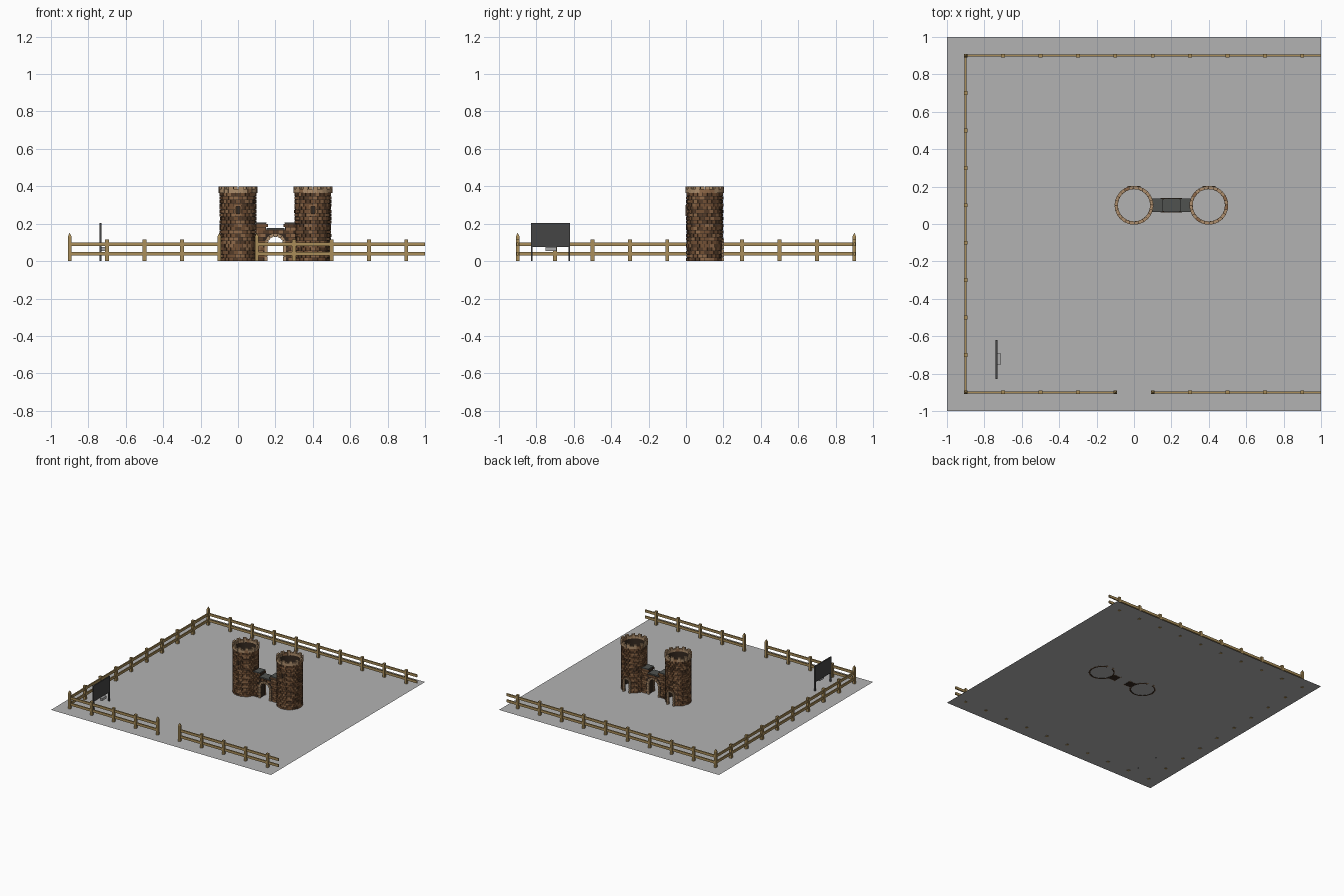
import bpy, bmesh, random
from math import sin, cos, pi, atan2
from mathutils import Vector

random.seed(4)
if "Cube" in bpy.data.objects:
    bpy.data.objects.remove(bpy.data.objects["Cube"])

COLOURS = {
    "ground_grey": (0.45, 0.45, 0.45), "fence_wood": (0.40, 0.27, 0.10),
    "board_dark": (0.06, 0.06, 0.06), "tray_grey": (0.40, 0.40, 0.40),
    "brick_light": (0.27, 0.14, 0.065), "brick_mid": (0.17, 0.08, 0.035),
    "brick_dark": (0.09, 0.045, 0.022), "mortar": (0.035, 0.022, 0.014),
    "trim_stone": (0.42, 0.27, 0.15), "roof_slate": (0.08, 0.085, 0.08),
}
MATS = {}
for name, rgb in COLOURS.items():
    m = bpy.data.materials.new(name)
    m.use_nodes = True
    m.diffuse_color = (*rgb, 1)
    m.node_tree.nodes["Principled BSDF"].inputs["Base Color"].default_value = (*rgb, 1)
    MATS[name] = m
BRICKS = ["brick_light", "brick_mid", "brick_mid", "brick_dark"]


class Part:
    """Collects solid pieces into one object."""

    def __init__(self, name, *mats):
        self.name, self.mats, self.bm = name, mats, bmesh.new()

    def prism(self, bottom, top, mat=None):
        a = [self.bm.verts.new(p) for p in bottom]
        b = [self.bm.verts.new(p) for p in top]
        n = len(a)
        faces = [self.bm.faces.new(a[::-1]), self.bm.faces.new(b)]
        for i in range(n):
            j = (i + 1) % n
            faces.append(self.bm.faces.new((a[i], a[j], b[j], b[i])))
        for f in faces:
            f.material_index = self.mats.index(mat) if mat else 0

    def box(self, x0, x1, y0, y1, z0, z1, mat=None):
        ring = [(x0, y0), (x1, y0), (x1, y1), (x0, y1)]
        self.prism([(*p, z0) for p in ring], [(*p, z1) for p in ring], mat)

    def wedge(self, cx, cy, r0, r1, a0, a1, z0, z1, mat=None):
        ring = [(cx + r * cos(a), cy + r * sin(a))
                for r, a in ((r0, a0), (r1, a0), (r1, a1), (r0, a1))]
        self.prism([(*p, z0) for p in ring], [(*p, z1) for p in ring], mat)

    def arch(self, cx, y0, y1, half, spring, width, mat):
        # Jamb stones below, wedge stones over the opening
        for side in (-1, 1):
            for k in range(4):
                x0, x1 = sorted((cx + side * half, cx + side * (half + width)))
                self.box(x0, x1, y0, y1, spring * k / 4 + 0.001, spring * (k + 1) / 4 - 0.001, mat)
        for k in range(7):
            a0, a1 = pi * k / 7 + 0.03, pi * (k + 1) / 7 - 0.03
            ring = [(cx + r * cos(a), spring + r * sin(a))
                    for r, a in ((half, a0), (half + width, a0), (half + width, a1), (half, a1))]
            self.prism([(x, y0, z) for x, z in ring], [(x, y1, z) for x, z in ring], mat)

    def finish(self):
        bmesh.ops.recalc_face_normals(self.bm, faces=self.bm.faces)
        me = bpy.data.meshes.new(self.name)
        self.bm.to_mesh(me)
        self.bm.free()
        for m in self.mats:
            me.materials.append(MATS[m])
        ob = bpy.data.objects.new(self.name, me)
        bpy.context.collection.objects.link(ob)
        return ob


# Ground sheet
bpy.ops.mesh.primitive_plane_add(size=2, location=(0, 0, 0.002))
ground = bpy.context.object
ground.name = "ground"
ground.data.materials.append(MATS["ground_grey"])


# Fences: rails along a line, posts every fifth of a unit
def fence(name, start, end, tall, rail_end):
    part = Part(name, "fence_wood")
    start, end, rail_end = Vector(start), Vector(end), Vector(rail_end)
    count = round((end - start).length / 0.2)
    for i in range(count + 1):
        x, y = start.lerp(end, i / count)
        w = 0.01
        if i in tall:
            part.box(x - w, x + w, y - w, y + w, 0, 0.13)
            ring = [(-w, -w), (w, -w), (w, w), (-w, w)]
            part.prism([(x + a, y + b, 0.13) for a, b in ring],
                       [(x + a * 0.1, y + b * 0.1, 0.15) for a, b in ring])
        elif 0 < i or not tall:
            part.box(x - w, x + w, y - w, y + w, 0, 0.115)
    x0, x1 = sorted((start.x, rail_end.x))
    y0, y1 = sorted((start.y, rail_end.y))
    t = 0.005
    dx, dy = (t, 0) if x0 == x1 else (0, t)
    for z in (0.03, 0.08):
        part.box(x0 - dx, x1 + dx, y0 - dy, y1 + dy, z, z + 0.02)
    part.finish()


fence("front_fence_west", (-0.9, -0.9), (-0.1, -0.9), (0, 4), (-0.1, -0.9))
fence("front_fence_east", (0.1, -0.9), (0.9, -0.9), (0,), (1, -0.9))
fence("back_fence", (-0.9, 0.9), (0.9, 0.9), (0,), (1, 0.9))
fence("side_fence", (-0.9, -0.9), (-0.9, 0.9), (0, 9), (-0.9, 0.9))

# Notice board on two legs with a small tray
board = Part("notice_board", "board_dark", "tray_grey")
board.box(-0.741, -0.731, -0.83, -0.62, 0.075, 0.205)
for y in (-0.83, -0.628):
    board.box(-0.741, -0.731, y, y + 0.008, 0, 0.08)
board.box(-0.731, -0.712, -0.75, -0.692, 0.055, 0.076, "tray_grey")
board.finish()

# Towers: hollow brick rings with a back doorway and a front window
CY, ROWS, SEGS, TOP = 0.1, 20, 24, 0.365
DOOR_HALF, DOOR_SPRING = 0.026, 0.085


def in_opening(angle, z):
    x, y = 0.095 * cos(angle), 0.095 * sin(angle)
    door = y > 0 and abs(x) < DOOR_HALF and z < DOOR_SPRING + DOOR_HALF * 0.8
    window = y < 0 and abs(x) < 0.014 and 0.248 < z < 0.292
    return door or window


def tower(name, cx):
    part = Part(name, "mortar", "trim_stone", *BRICKS[1:], BRICKS[0])
    h, step = TOP / ROWS, 2 * pi / SEGS
    for row in range(ROWS):
        z = row * h
        for k in range(48):
            a = 2 * pi * k / 48
            if not in_opening(a + pi / 48, z + h / 2):
                part.wedge(cx, CY, 0.087, 0.094, a, a + 2 * pi / 48, z, z + h)
        for k in range(SEGS):
            a = (k + 0.5 * (row % 2)) * step
            halves = [in_opening(a + step * q, z + h / 2) for q in (0.25, 0.75)]
            if all(halves):
                continue
            a0 = a + step / 2 if halves[0] else a
            a1 = a + step / 2 if halves[1] else a + step
            part.wedge(cx, CY, 0.092, random.uniform(0.097, 0.1), a0 + 0.012, a1 - 0.012,
                       z + 0.001, z + h - 0.001, random.choice(BRICKS))
    # Overhanging crown and battlements
    for k in range(SEGS):
        a = k * step
        part.wedge(cx, CY, 0.086, 0.104, a + 0.008, a + step - 0.008, TOP, 0.386,
                   random.choice(["trim_stone", "brick_light", "trim_stone"]))
        part.wedge(cx, CY, 0.088, 0.102, a, a + step, TOP, 0.384, "brick_light")
        if k % 2 == 0:
            part.wedge(cx, CY, 0.087, 0.104, a + 0.02, a + step + 0.02, 0.386, 0.4, "trim_stone")
    # Door and window surrounds
    part.arch(cx, CY + 0.086, CY + 0.104, DOOR_HALF - 0.004, DOOR_SPRING, 0.013, "trim_stone")
    y0, y1 = CY - 0.103, CY - 0.088
    for s in (-1, 1):
        x = cx + s * 0.015
        part.box(x - 0.004, x + 0.004, y0, y1, 0.245, 0.295, "brick_light")
        z = 0.27 + s * 0.026
        part.box(cx - 0.02, cx + 0.02, y0, y1, z - 0.004, z + 0.004, "brick_light")
    part.finish()


tower("west_tower", 0)
tower("east_tower", 0.4)

# Gatehouse: stepped wall with an arched passage
gate = Part("gatehouse", "mortar", "trim_stone", "roof_slate", "brick_mid", "brick_dark", "brick_light")
GX, HALF, SPRING = 0.2, 0.045, 0.09
profile = [(0.095, 0), (GX - HALF, 0)]
profile += [(GX - HALF * cos(pi * k / 12), SPRING + HALF * sin(pi * k / 12)) for k in range(13)]
profile += [(GX + HALF, 0), (0.305, 0), (0.305, 0.2), (0.25, 0.2), (0.25, 0.17), (0.15, 0.17),
            (0.15, 0.2), (0.095, 0.2)]
gate.prism([(x, 0.069, z) for x, z in profile], [(x, 0.131, z) for x, z in profile])
for row in range(11):
    z = row * 0.0182
    for k in range(9):
        x0 = max(0.095, 0.08 + k * 0.027 + (row % 2) * 0.013)
        x1 = min(0.305, 0.08 + (k + 1) * 0.027 + (row % 2) * 0.013)
        mid = (x0 + x1) / 2
        near_gate = min(abs(x0 - GX), abs(x1 - GX), abs(mid - GX)) < HALF + 0.004
        if (near_gate and z < SPRING + HALF) or (z > 0.155 and 0.15 < mid < 0.25):
            continue
        for y0, y1 in ((0.065, 0.07), (0.13, 0.135)):
            gate.box(x0 + 0.001, x1 - 0.001, y0, y1, z + 0.001, z + 0.017, random.choice(BRICKS))
for y0, y1 in ((0.061, 0.072), (0.128, 0.139)):
    gate.arch(GX, y0, y1, HALF - 0.004, SPRING, 0.016, "trim_stone")
# Slate caps on the three steps
for x0, x1, z in ((0.09, 0.152, 0.2), (0.152, 0.248, 0.17), (0.248, 0.31, 0.2)):
    gate.box(x0, x1, 0.063, 0.137, z, z + 0.007, "roof_slate")
gate.finish()
